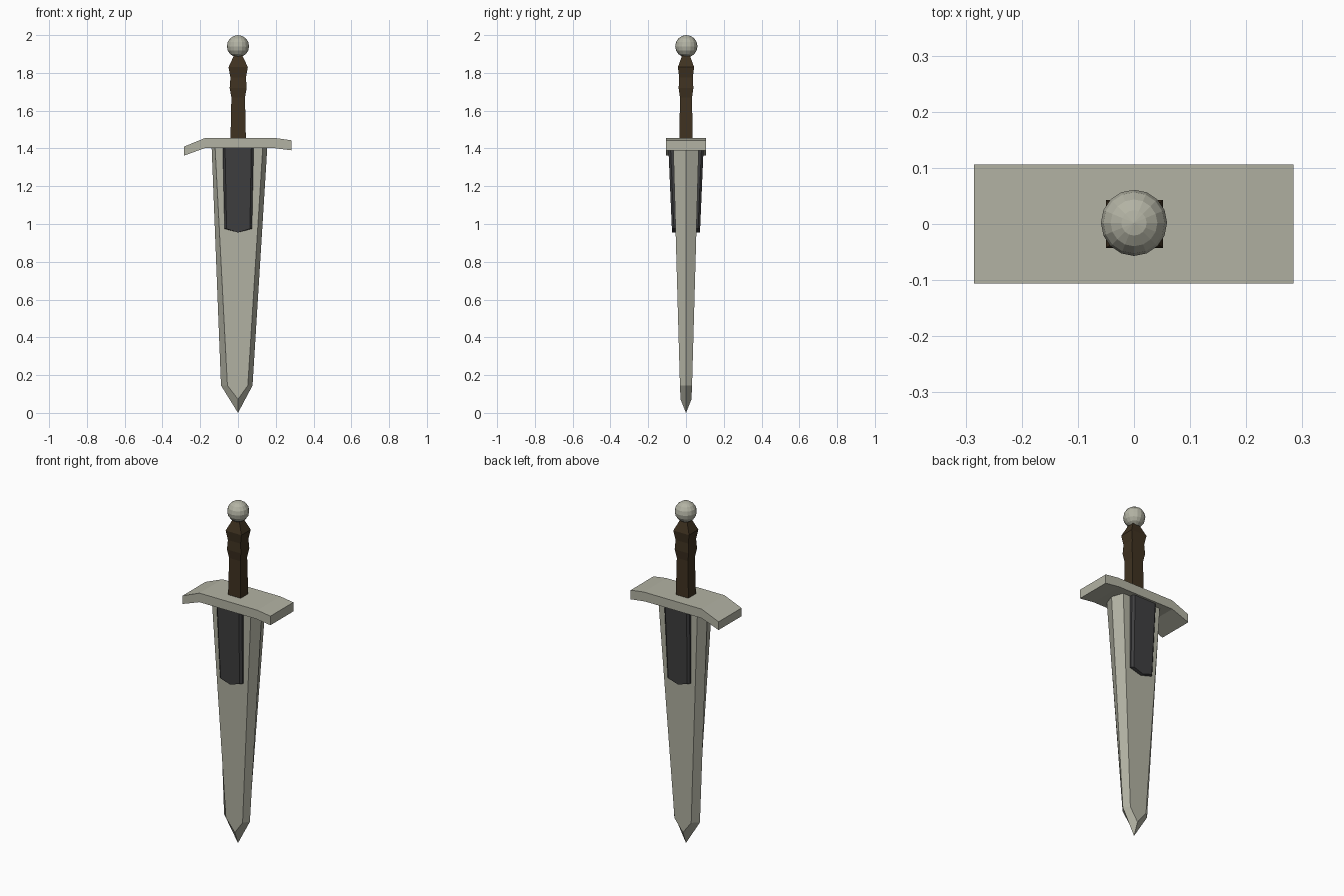
import bpy, bmesh

if "Cube" in bpy.data.objects:
    bpy.data.objects.remove(bpy.data.objects["Cube"])


def material(name, rgb):
    m = bpy.data.materials.new(name)
    m.diffuse_color = (*rgb, 1)
    m.use_nodes = True
    m.node_tree.nodes["Principled BSDF"].inputs["Base Color"].default_value = m.diffuse_color
    return m


STEEL = material("steel", (0.45, 0.45, 0.37))
LEATHER = material("leather", (0.05, 0.032, 0.015))
DARK = material("dark_metal", (0.05, 0.05, 0.052))


def finish(bm, name, mat):
    bmesh.ops.recalc_face_normals(bm, faces=bm.faces[:])
    me = bpy.data.meshes.new(name)
    bm.to_mesh(me)
    bm.free()
    me.materials.append(mat)
    ob = bpy.data.objects.new(name, me)
    bpy.context.collection.objects.link(ob)
    return ob


def loft(name, rings, mat, close_start=True):
    """Skin equal-length rings of points and cap the ends."""
    bm = bmesh.new()
    loops = [[bm.verts.new(p) for p in r] for r in rings]
    n = len(loops[0])
    for a, b in zip(loops, loops[1:]):
        for i in range(n):
            j = (i + 1) % n
            bm.faces.new((a[i], a[j], b[j], b[i]))
    bm.faces.new(loops[0])
    bm.faces.new(loops[-1])
    return finish(bm, name, mat)


# Blade: hexagonal section tapering down, with a bevelled point
bm = bmesh.new()


def blade_ring(z, left, right, in_left, in_right, y):
    pts = [(left, 0), (in_left, -y), (in_right, -y), (right, 0), (in_right, y), (in_left, y)]
    return [bm.verts.new((px, py, z)) for px, py in pts]


top = blade_ring(1.42, -0.14, 0.156, -0.122, 0.132, 0.068)
low = blade_ring(0.145, -0.09, 0.077, -0.056, 0.052, 0.032)
for i in range(6):
    j = (i + 1) % 6
    if i not in (1, 4):
        bm.faces.new((top[i], top[j], low[j], low[i]))
bm.faces.new(top)
tip = bm.verts.new((0, 0, 0))
for a, b, left, right in ((1, 2, 0, 3), (5, 4, 0, 3)):
    y = -0.029 if a == 1 else 0.029
    point = bm.verts.new((0, y, 0.072))
    bm.faces.new((top[a], top[b], low[b], point, low[a]))
    bm.faces.new((low[left], low[a], point, tip))
    bm.faces.new((low[right], low[b], point, tip))
finish(bm, "blade", STEEL)

# Dark inlay plates on both faces of the blade
for side, name in ((-1, "front_inlay"), (1, "back_inlay")):
    outline = [(-0.081, 1.42), (0.083, 1.42), (0.074, 0.975), (0, 0.955), (-0.071, 0.975)]

    def plate_ring(scale, base, slope):
        return [(x * scale, side * (base + slope * (z - 0.955)), z) for x, z in outline]

    loft(name, [plate_ring(1, 0.04, 0.03), plate_ring(1, 0.063, 0.042),
                plate_ring(0.85, 0.074, 0.043)], DARK)

# Cross guard: bent profile extruded through y
profile = [(-0.285, 1.41), (-0.175, 1.455), (0.2, 1.455), (0.284, 1.443),
           (0.284, 1.39), (0.19, 1.402), (-0.175, 1.402), (-0.285, 1.362)]
loft("cross_guard", [[(x, y, z) for x, z in profile] for y in (-0.106, 0.106)], STEEL)

# Grip: four-sided with swellings
sections = [(1.44, 0.041, 0.035), (1.67, 0.036, 0.032), (1.72, 0.045, 0.039),
            (1.775, 0.041, 0.036), (1.83, 0.051, 0.043), (1.91, 0.014, 0.014)]
loft("grip", [[(x * sx + 0.001, y * sy, z) for x, y in ((-1, -1), (1, -1), (1, 1), (-1, 1))]
              for z, sx, sy in sections], LEATHER)

# Pommel ball
bpy.ops.mesh.primitive_uv_sphere_add(segments=16, ring_count=8, radius=0.059, location=(0, 0.002, 1.941))
pommel = bpy.context.object
pommel.name = "pommel"
pommel.data.materials.append(STEEL)
